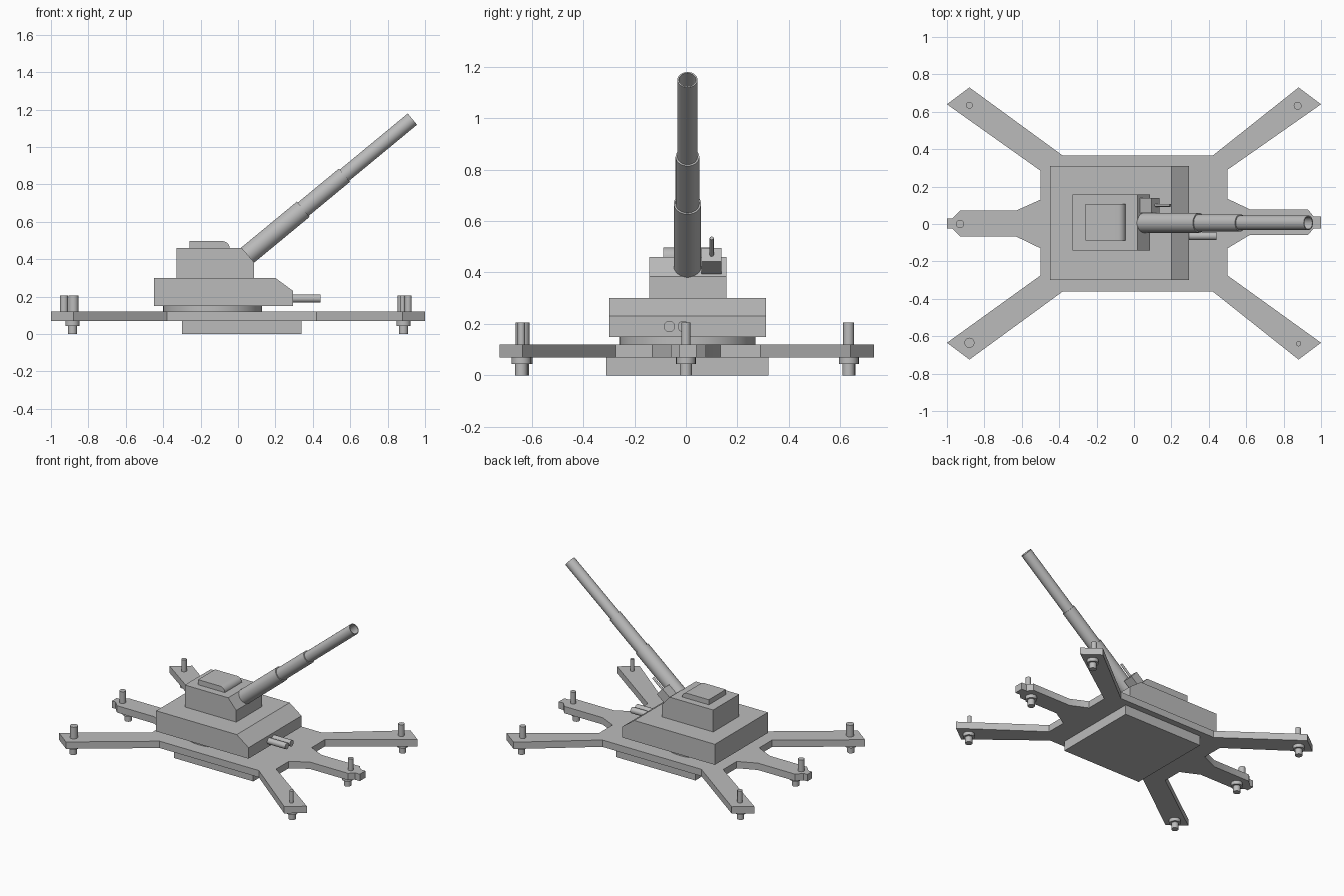
import bpy, bmesh, math
from mathutils import Vector

cube = bpy.data.objects.get("Cube")
if cube:
    bpy.data.objects.remove(cube, do_unlink=True)

grey = bpy.data.materials.new("plain_grey")
grey.use_nodes = True
grey.diffuse_color = (0.5, 0.5, 0.5, 1)
grey.node_tree.nodes["Principled BSDF"].inputs["Base Color"].default_value = (0.5, 0.5, 0.5, 1)


def finish(name, bm):
    bmesh.ops.recalc_face_normals(bm, faces=bm.faces)
    mesh = bpy.data.meshes.new(name)
    bm.to_mesh(mesh)
    bm.free()
    mesh.shade_smooth()
    mesh.set_sharp_from_angle(angle=math.radians(30))
    mesh.materials.append(grey)
    obj = bpy.data.objects.new(name, mesh)
    bpy.context.collection.objects.link(obj)
    return obj


def prism(name, points, offset):
    """Extrude a flat outline of 3D points by an offset."""
    bm = bmesh.new()
    face = bm.faces.new([bm.verts.new(p) for p in points])
    moved = bmesh.ops.extrude_face_region(bm, geom=[face], use_keep_orig=True)["geom"]
    verts = [v for v in moved if isinstance(v, bmesh.types.BMVert)]
    bmesh.ops.translate(bm, verts=verts, vec=offset)
    return finish(name, bm)


def side_prism(name, profile, y0, y1):
    """Extrude an (x, z) profile across y."""
    return prism(name, [(x, y0, z) for x, z in profile], (0, y1 - y0, 0))


def lathe(name, profile, origin, direction=(0, 0, 1), steps=32):
    """Revolve (distance, radius) pairs around a direction, closing both ends."""
    bm = bmesh.new()
    turn = Vector((0, 0, 1)).rotation_difference(Vector(direction))
    rings = []
    for d, r in profile:
        angles = [math.tau * i / steps for i in range(steps)]
        rings.append([bm.verts.new(turn @ Vector((r * math.cos(a), r * math.sin(a), d)) + Vector(origin))
                      for a in angles])
    for a, b in zip(rings, rings[1:]):
        for i in range(steps):
            j = (i + 1) % steps
            bm.faces.new((a[i], a[j], b[j], b[i]))
    bm.faces.new(rings[0])
    bm.faces.new(rings[-1])
    return finish(name, bm)


# Cross-shaped platform with four diagonal legs and two short arms
outline = [(-1, 0.64), (-0.88, 0.73), (-0.38, 0.365), (0.42, 0.365), (0.88, 0.73), (1, 0.64),
           (0.5, 0.29), (0.5, 0.135), (0.62, 0.078), (0.93, 0.078), (0.96, 0.04), (1, 0.04),
           (1, -0.025), (0.96, -0.025), (0.93, -0.058), (0.62, -0.058), (0.5, -0.13), (0.5, -0.275),
           (1, -0.635), (0.88, -0.725), (0.42, -0.36), (-0.38, -0.36), (-0.88, -0.725), (-1, -0.635),
           (-0.5, -0.275), (-0.5, -0.13), (-0.63, -0.067), (-0.93, -0.067), (-0.97, -0.025),
           (-1, -0.025), (-1, 0.03), (-0.97, 0.03), (-0.93, 0.072), (-0.63, 0.072),
           (-0.5, 0.13), (-0.5, 0.285)]
prism("platform", [(x, y, 0.07) for x, y in outline], (0, 0, 0.05))
side_prism("base_pan", [(-0.3, 0), (0.34, 0), (0.34, 0.07), (-0.3, 0.07)], -0.31, 0.32)

# Anchor pins, each with a collar and foot below the platform
pins = {"back_right": (-0.88, 0.635, 0.018), "back_left": (0.875, 0.632, 0.021),
        "front_right": (-0.88, -0.635, 0.027), "front_left": (0.88, -0.64, 0.014),
        "middle_right": (-0.93, 0, 0.022), "middle_left": (0.91, 0, 0.018)}
for side, (x, y, r) in pins.items():
    lathe(side + "_pin", [(0.12, r), (0.205, r)], (x, y, 0), steps=24)
    foot_x = math.copysign(0.885, x)
    lathe(side + "_foot", [(0, 0.024), (0.044, 0.024), (0.044, 0.038), (0.07, 0.038)],
          (foot_x, y, 0), steps=24)

# Turning ring, sloped hull and turret
lathe("turning_ring", [(0.12, 0.265), (0.15, 0.265)], (-0.136, 0.006, 0), steps=48)
side_prism("hull", [(-0.45, 0.15), (0.295, 0.15), (0.295, 0.23), (0.2, 0.3), (-0.45, 0.3)], -0.3, 0.31)
side_prism("turret", [(-0.33, 0.3), (0.085, 0.3), (0.085, 0.385), (0.02, 0.46), (-0.33, 0.46)],
           -0.142, 0.158)

# Hatch with a rounded leading edge
arc = [(-0.085 + 0.04 * math.sin(a), 0.46 + 0.037 * math.cos(a))
       for a in [math.pi / 2 * i / 8 for i in range(9)]]
side_prism("hatch", [(-0.26, 0.46), (-0.26, 0.497)] + arc, -0.088, 0.108)

# Stepped main barrel with an open muzzle
aim = Vector((0.878, 0, 0.725)).normalized()
lathe("main_barrel", [(-0.03, 0.053), (0.382, 0.053), (0.382, 0.046), (0.668, 0.046),
                      (0.668, 0.039), (1.139, 0.039), (1.139, 0.033), (0.95, 0.033)],
      (0.054, 0.006, 0.424), aim)

# Small gun beside the barrel: tilted housing and thin barrel
up = Vector((-aim.z, 0, aim.x))
centre = Vector((0.082, 0.06, 0.441))
corners = [centre + aim * a + up * b for a, b in ((-0.045, -0.034), (0.043, -0.034),
                                                  (0.043, 0.034), (-0.045, 0.034))]
prism("small_gun_housing", corners, (0, 0.078, 0))
lathe("small_gun_barrel", [(0.03, 0.008), (0.145, 0.008)], centre + Vector((0, 0.04, 0)), aim, 16)

# Twin hull guns
for name, y in (("outer_hull_gun", -0.064), ("inner_hull_gun", -0.01)):
    lathe(name, [(0.28, 0.022), (0.44, 0.022)], (0, y, 0.19), (1, 0, 0), 24)
